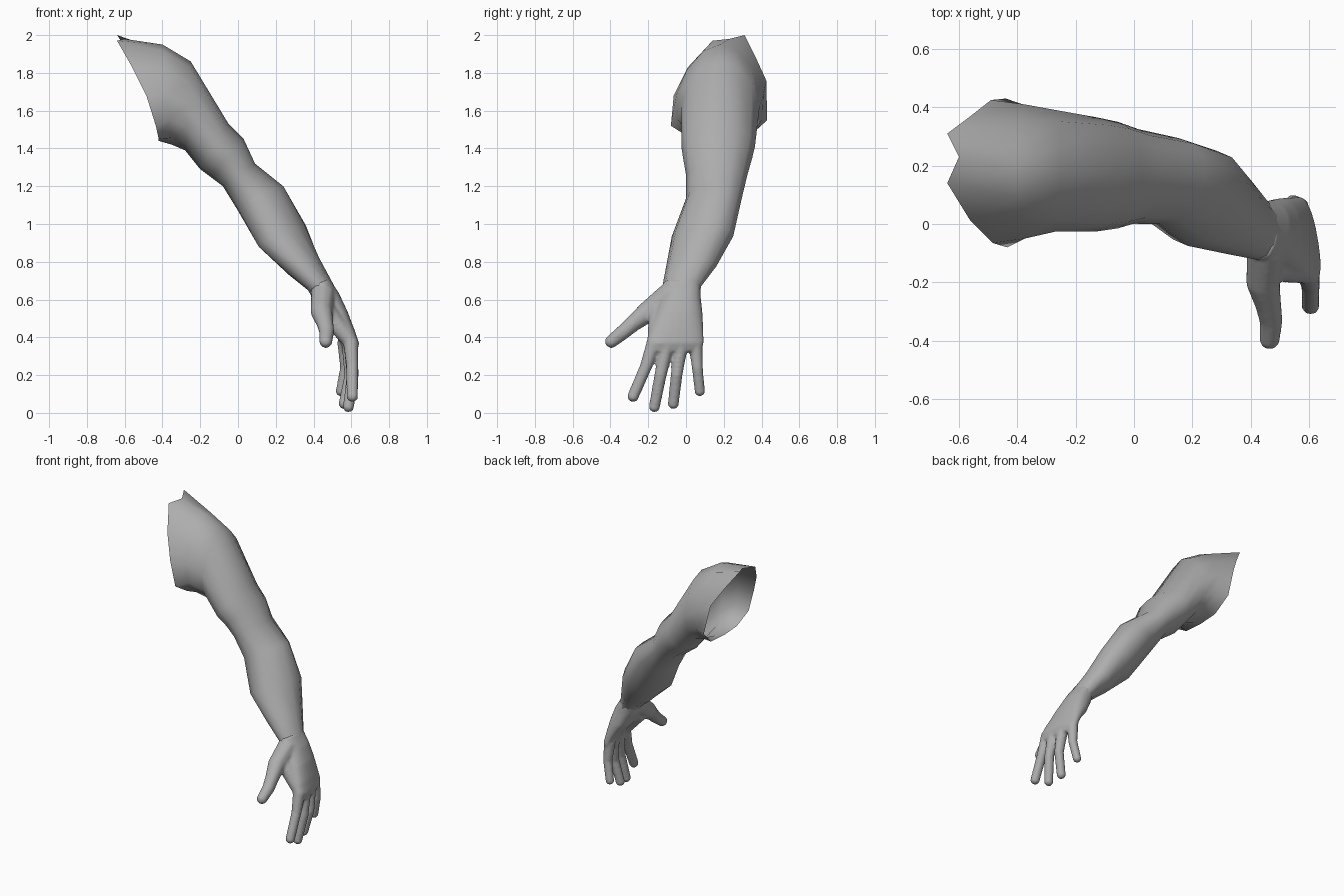
import bpy, bmesh, math
from mathutils import Vector, Matrix

skin = bpy.data.materials.new("grey_skin")
skin.diffuse_color = (.42, .42, .42, 1)


def loft(bm, rings, n, power=1.0, caps=False):
    """Skin oval rings: outer x,z / inner x,z / y min,max / x skew / egg shape."""
    loops = []
    for ux, uz, lx, lz, y0, y1, skew, egg in rings:
        loop = []
        for i in range(n):
            t = 2 * math.pi * i / n
            c, s = math.cos(t), math.sin(t)
            c = math.copysign(abs(c) ** power, c)
            s = math.copysign(abs(s) ** power, s)
            loop.append(bm.verts.new((
                (ux + lx) / 2 + (ux - lx) / 2 * c + skew * s,
                (y0 + y1) / 2 + (y1 - y0) / 2 * s * (1 - egg * c),
                (uz + lz) / 2 + (uz - lz) / 2 * c)))
        loops.append(loop)
    for a, b in zip(loops, loops[1:]):
        for i in range(n):
            j = (i + 1) % n
            bm.faces.new((a[i], a[j], b[j], b[i]))
    if caps:
        bm.faces.new(loops[0])
        bm.faces.new(loops[-1][::-1])
    bmesh.ops.recalc_face_normals(bm, faces=bm.faces)
    return loops


def digit(bm, pts, steps=7):
    """Chain of overlapping balls along a path of (x, y, z, radius)."""
    for p, q in zip(pts, pts[1:]):
        for k in range(steps + 1):
            f = k / steps
            x, y, z, r = (a + (b - a) * f for a, b in zip(p, q))
            bmesh.ops.create_icosphere(bm, subdivisions=2, radius=r,
                                       matrix=Matrix.Translation((x, y, z)))


def finish(bm, name):
    me = bpy.data.meshes.new(name)
    bm.to_mesh(me)
    bm.free()
    me.materials.append(skin)
    me.shade_smooth()
    ob = bpy.data.objects.new(name, me)
    bpy.context.collection.objects.link(ob)
    return ob


# Arm: open shoulder end down to the wrist
arm_rings = [
    (-.63, 2.00, -.42, 1.44, -.085, .435, 0, .30),
    (-.40, 1.95, -.35, 1.42, -.05, .41, 0, .25),
    (-.25, 1.86, -.28, 1.39, -.025, .39, 0, .12),
    (-.05, 1.53, -.20, 1.29, -.025, .365, 0, 0),
    (.03, 1.45, -.14, 1.245, -.015, .35, 0, 0),
    (.09, 1.32, -.08, 1.20, 0, .325, .01, 0),
    (.24, 1.20, 0, 1.07, 0, .295, .03, 0),
    (.35, 1.00, .12, .87, -.075, .25, .05, 0),
    (.43, .82, .27, .73, -.105, .16, .02, 0),
    (.50, .69, .37, .65, -.125, .08, 0, 0),
    (.53, .63, .40, .60, -.12, .07, 0, 0),
]
bm = bmesh.new()
rim = loft(bm, arm_rings, 12)[0]
# Angular shoulder rim with a notched top
for vert, co in zip(rim, [
        (-.60, .23, 1.98), (-.64, .31, 2.0), (-.56, .37, 1.88), (-.49, .425, 1.76),
        (-.44, .43, 1.55), (-.42, .32, 1.45), (-.42, .17, 1.44), (-.42, .03, 1.45),
        (-.435, -.08, 1.52), (-.485, -.065, 1.68), (-.56, .01, 1.83), (-.64, .14, 1.97)]):
    vert.co = Vector(co)
finish(bm, "arm")

# Hand: palm loft plus thumb and fingers, fused into one skin
bm = bmesh.new()
loft(bm, [
    (.485, .71, .375, .67, -.12, .075, 0, 0),
    (.537, .63, .39, .60, -.13, .078, 0, 0),
    (.578, .54, .44, .51, -.16, .088, -.01, 0),
    (.612, .44, .51, .43, -.19, .092, -.02, 0),
    (.632, .37, .55, .37, -.203, .095, -.025, 0),
    (.622, .325, .565, .325, -.19, .08, -.025, 0),
], 24, .85, True)
# Thumb and its web
digit(bm, [(.45, -.09, .625, .066), (.442, -.195, .54, .06), (.46, -.275, .478, .046),
           (.47, -.33, .43, .041), (.465, -.395, .378, .036)])
digit(bm, [(.47, -.14, .53, .058), (.585, -.165, .39, .042)])
# Index, middle, ring and little finger
digit(bm, [(.597, -.17, .37, .041), (.605, -.21, .25, .034), (.605, -.28, .088, .032)])
digit(bm, [(.597, -.10, .37, .041), (.607, -.135, .20, .034), (.585, -.167, .033, .031)])
digit(bm, [(.585, -.025, .37, .040), (.595, -.05, .20, .033), (.562, -.067, .050, .031)])
digit(bm, [(.563, .05, .37, .039), (.57, .06, .24, .031), (.545, .073, .115, .029)])
hand = finish(bm, "hand")
remesh = hand.modifiers.new("fuse", 'REMESH')
remesh.mode = 'VOXEL'
remesh.voxel_size = .008
remesh.use_smooth_shade = True
smooth = hand.modifiers.new("soften", 'SMOOTH')
smooth.factor = .5
smooth.iterations = 7
